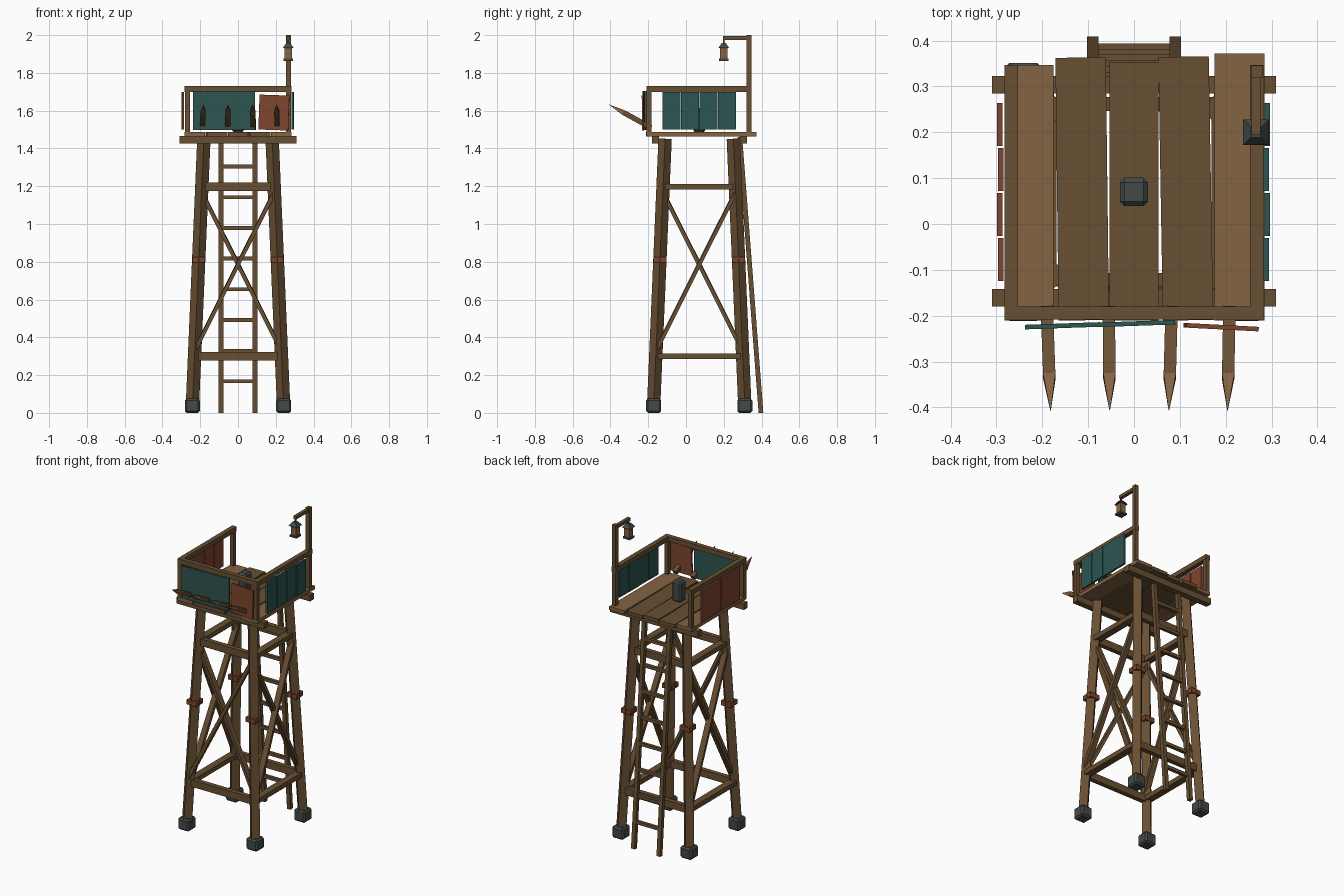
import bpy, bmesh, math
from mathutils import Vector, Matrix

cube = bpy.data.objects.get("Cube")
if cube:
    bpy.data.objects.remove(cube, do_unlink=True)


def material(name, r, g, b):
    m = bpy.data.materials.new(name)
    m.use_nodes = True
    m.diffuse_color = (r, g, b, 1)
    m.node_tree.nodes["Principled BSDF"].inputs["Base Color"].default_value = (r, g, b, 1)
    return m


WOOD = material("dark wood", 0.14, 0.078, 0.032)
PALE = material("pale wood", 0.23, 0.125, 0.055)
TEAL = material("teal paint", 0.026, 0.09, 0.082)
RUST = material("rusty metal", 0.21, 0.06, 0.026)
IRON = material("grey iron", 0.055, 0.068, 0.064)
CY = 0.07  # tower axis in y


def finish(name, bm, mat, matrix):
    me = bpy.data.meshes.new(name)
    bm.to_mesh(me)
    bm.free()
    me.materials.append(mat)
    ob = bpy.data.objects.new(name, me)
    ob.matrix_world = matrix
    bpy.context.scene.collection.objects.link(ob)
    return ob


def box(name, centre, size, mat, bevel=0, yaw=0, roll=0):
    bm = bmesh.new()
    bmesh.ops.create_cube(bm, size=1, matrix=Matrix.Diagonal((*size, 1)))
    if bevel:
        bmesh.ops.bevel(bm, geom=bm.edges[:], offset=bevel, segments=1, affect='EDGES')
    turn = Matrix.Rotation(math.radians(yaw), 4, 'Z') @ Matrix.Rotation(math.radians(roll), 4, 'Y')
    return finish(name, bm, mat, Matrix.Translation(centre) @ turn)


def span(name, lo, hi, mat, **kw):
    lo, hi = Vector(lo), Vector(hi)
    return box(name, (lo + hi) / 2, hi - lo, mat, **kw)


def beam(name, a, b, w, mat, d=None, tip=1):
    """Square timber between two points; tip scales the far end."""
    a, b = Vector(a), Vector(b)
    bm = bmesh.new()
    bmesh.ops.create_cube(bm, size=1, matrix=Matrix.Diagonal((w, d or w, (b - a).length, 1)))
    for v in bm.verts:
        if v.co.z > 0:
            v.co.x *= tip
            v.co.y *= tip
    rot = (b - a).to_track_quat('Z', 'Y').to_matrix().to_4x4()
    return finish(name, bm, mat, Matrix.Translation((a + b) / 2) @ rot)


def leg_offset(z):
    return 0.243 - 0.043 * z


# Legs with footings and metal bands
for sx in (-1, 1):
    for sy in (-1, 1):
        def at(z):
            o = leg_offset(z)
            return Vector((sx * o, CY + sy * o, z))
        beam("leg", at(0.03), at(1.45), 0.05, WOOD)
        box("footing", at(0.0375), (0.08, 0.08, 0.075), IRON, bevel=0.01)
        box("leg_band", at(0.81), (0.068, 0.068, 0.03), RUST)

# Girts on all sides, cross braces on every side but the ladder side
for k in range(4):
    turn = Matrix.Translation((0, CY, 0)) @ Matrix.Rotation(k * math.pi / 2, 4, 'Z')

    def on_side(u, z, out=0):
        o = leg_offset(z)
        return turn @ Vector((u * o, -o - out, z))
    for z in (0.3, 1.197):
        beam("girt", on_side(-1, z), on_side(1, z), 0.03 if k % 2 == 0 else 0.045, WOOD,
             0.045 if k % 2 == 0 else 0.03)
    if k != 2:
        for s in (-1, 1):
            beam("cross_brace", on_side(-s, 0.33, s * 0.008), on_side(s, 1.17, s * 0.008),
                 0.035, WOOD, 0.02)

# Ladder leaning on the back
foot, head = Vector((0, 0.397, 0)), Vector((0, 0.285, 1.46))
for sx in (-1, 1):
    off = Vector((sx * 0.09, 0, 0))
    beam("ladder_rail", foot + off, head + off, 0.025, WOOD)
for i in range(8):
    z = 0.167 + 0.1625 * i
    p = foot.lerp(head, z / 1.46)
    box("ladder_rung", p, (0.2, 0.02, 0.02), WOOD)

# Deck bearers and planks
for y in (-0.161, 0.304):
    box("deck_bearer", (0, y, 1.445), (0.62, 0.038, 0.04), WOOD)
planks = [(-0.229, 0.107, 0.347, 0, PALE), (-0.113, 0.11, 0.363, 0.7, WOOD),
          (0, 0.106, 0.353, 0, WOOD), (0.113, 0.11, 0.365, 1, WOOD), (0.23, 0.109, 0.372, 0, PALE)]
for x, w, back, yaw, mat in planks:
    box("deck_plank", (x, (back - 0.21) / 2, 1.475), (w, back + 0.21, 0.022), mat, yaw=yaw)

# Railing: posts, side rails and front rail, open at the back
for x in (-0.268, 0.268):
    box("front_post", (x, -0.195, 1.595), (0.026, 0.026, 0.22), WOOD)
    span("side_rail", (x - 0.015, -0.208, 1.7), (x + 0.015, 0.347, 1.73), WOOD)
span("front_rail", (-0.253, -0.208, 1.7), (0.253, -0.18, 1.73), WOOD)
box("back_post", (-0.268, 0.333, 1.595), (0.026, 0.026, 0.22), WOOD)
box("lantern_post", (0.268, 0.333, 1.743), (0.026, 0.026, 0.514), WOOD)

# Sheet panels on the sides and front
for i in range(4):
    y = -0.077 + 0.098 * i
    shift = 0.002 * (i % 2)
    box("left_panel", (0.289 + shift, y, 1.6), (0.012, 0.094, 0.2), TEAL)
    box("right_panel", (-0.291 - shift, y, 1.6), (0.012, 0.094, 0.2), RUST)
box("front_panel", (-0.156, -0.222, 1.6), (0.164, 0.01, 0.207), TEAL, yaw=2)
box("front_panel", (0.008, -0.217, 1.6), (0.164, 0.01, 0.207), TEAL, yaw=2)
box("front_panel", (0.19, -0.225, 1.59), (0.158, 0.01, 0.185), RUST, yaw=-3, roll=2)

# Sharpened stakes pointing out of the front
for x, lean in ((-0.19, 0.008), (-0.055, 0.002), (0.082, -0.006), (0.208, -0.004)):
    root = Vector((x, -0.185, 1.51))
    tip = Vector((x + lean, -0.407, 1.632))
    neck = root.lerp(tip, 0.66)
    beam("stake", root, neck, 0.027, WOOD)
    beam("stake_point", neck, tip, 0.027, PALE, tip=0.04)

# Iron bollard in the middle of the deck
box("bollard", (0, CY, 1.55), (0.062, 0.062, 0.13), IRON, bevel=0.01)

# Lantern hanging from its arm
LX, LY = 0.266, 0.2
span("lantern_arm", (LX - 0.01, LY - 0.005, 1.974), (LX + 0.01, 0.33, 1.994), WOOD)
box("lantern_hook", (LX, LY, 1.965), (0.008, 0.008, 0.025), IRON)
beam("lantern_cap", (LX, LY, 1.933), (LX, LY, 1.957), 0.056, IRON, tip=0.4)
box("lantern_body", (LX, LY, 1.904), (0.038, 0.038, 0.06), PALE)
box("lantern_base", (LX, LY, 1.869), (0.048, 0.048, 0.012), IRON)
